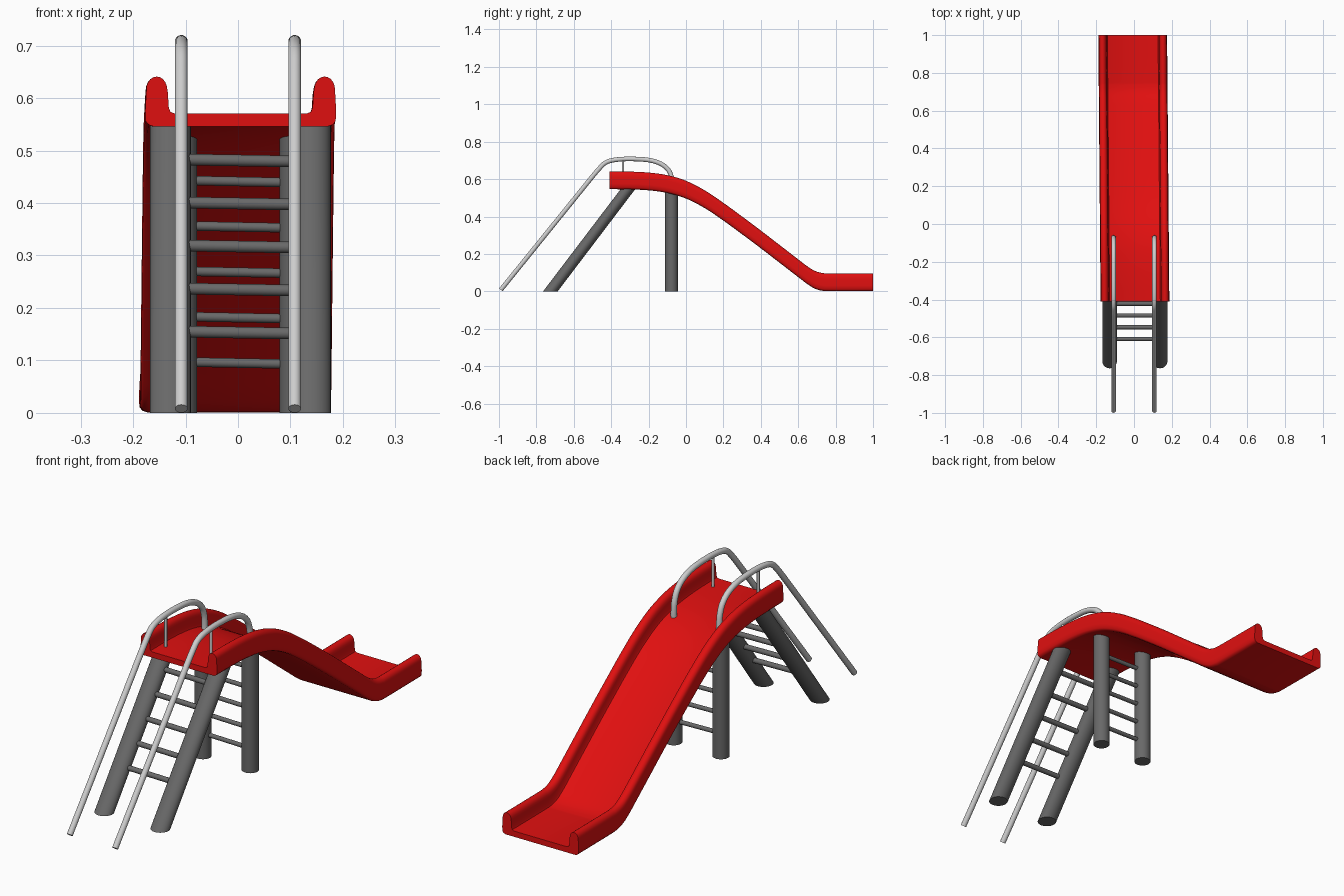
import bpy, bmesh, math
from mathutils import Vector

if "Cube" in bpy.data.objects:
    bpy.data.objects.remove(bpy.data.objects["Cube"])


def material(name, rgb):
    m = bpy.data.materials.new(name)
    m.diffuse_color = (*rgb, 1)
    m.use_nodes = True
    m.node_tree.nodes["Principled BSDF"].inputs["Base Color"].default_value = m.diffuse_color
    return m


RED = material("slide red", (0.74, 0.005, 0.005))
DARK = material("dark grey", (0.14, 0.14, 0.14))
LIGHT = material("light grey metal", (0.62, 0.62, 0.62))


def finish(name, bm, mat, angle=40):
    bmesh.ops.recalc_face_normals(bm, faces=bm.faces[:])
    me = bpy.data.meshes.new(name)
    bm.to_mesh(me)
    bm.free()
    me.materials.append(mat)
    ob = bpy.data.objects.new(name, me)
    bpy.context.collection.objects.link(ob)
    bpy.ops.object.select_all(action='DESELECT')
    ob.select_set(True)
    bpy.context.view_layer.objects.active = ob
    bpy.ops.object.shade_smooth_by_angle(angle=math.radians(angle))
    return ob


def loft(name, rings, mat, angle=40):
    """Skin a list of closed rings and cap both ends."""
    bm = bmesh.new()
    vs = [[bm.verts.new(p) for p in r] for r in rings]
    n = len(vs[0])
    for a, b in zip(vs, vs[1:]):
        for i in range(n):
            bm.faces.new((a[i], a[(i + 1) % n], b[(i + 1) % n], b[i]))
    bm.faces.new(vs[0])
    bm.faces.new(vs[-1])
    return finish(name, bm, mat, angle)


def circle(c, u, v, r, n=32):
    return [Vector(c) + r * (math.cos(t) * Vector(u) + math.sin(t) * Vector(v))
            for t in (2 * math.pi * i / n for i in range(n))]


def spline(pts, steps=6):
    """Catmull-Rom samples through the given 2D points."""
    p = [Vector(q) for q in pts]
    p = [2 * p[0] - p[1]] + p + [2 * p[-1] - p[-2]]
    out = []
    for a, b, c, d in zip(p, p[1:], p[2:], p[3:]):
        for k in range(steps):
            t = k / steps
            out.append(0.5 * (2 * b + (c - a) * t + (2 * a - 5 * b + 4 * c - d) * t * t
                              + (3 * b - a - 3 * c + d) * t ** 3))
    return out + [p[-2]]


def post(name, bottom, top, r, mat):
    # horizontal ends, so leaning posts sit flat on the ground
    loft(name, [circle(c, (1, 0, 0), (0, 1, 0), r) for c in (bottom, top)], mat)


def rung(name, x0, x1, y, z, r):
    loft(name, [circle((x0, y, z + 0.002), (0, 1, 0), (0, 0, 1), r, 20),
                circle((x1, y, z - 0.002), (0, 1, 0), (0, 0, 1), r, 20)], DARK)


# Slide: channel section swept along the chute curve
half = [(0.166, 0), (0.175, 0.003), (0.181, 0.010), (0.182, 0.03), (0.180, 0.066)]
half += [(0.160 + 0.020 * math.cos(t), 0.070 + 0.025 * math.sin(t))
         for t in (math.pi * k / 10 for k in range(1, 10))]
half += [(0.139, 0.066), (0.137, 0.036), (0.134, 0.028), (0.126, 0.0245)]
section = half + [(-x, z) for x, z in reversed(half)]
chute = spline([(-0.41, .546), (-0.3, .545), (-0.2, .540), (-0.1, .526), (0, .496),
                (0.1, .445), (0.2, .378), (0.3, .305), (0.4, .230), (0.5, .153),
                (0.6, .076), (0.65, .038), (0.69, .014), (0.73, .003), (0.78, .001),
                (1.0, .001)])
loft("slide_chute", [[(x + 0.005 - 0.0085 * (y + 0.4), y, z + max(0, h)) for x, z in section]
                     for y, h in chute], RED, 45)

# Legs: leaning pair under the platform, upright pair behind it
for side, xf, xb in (("left", -0.129, -0.112), ("right", 0.138, 0.113)):
    post("front_leg_" + side, (xf, -0.725, 0), (xf, -0.303, 0.556), 0.039, DARK)
    post("rear_leg_" + side, (xb, -0.078, 0), (xb, -0.078, 0.53), 0.034, DARK)

# Ladder rungs and rear cross bars
for i in range(5):
    z = 0.153 + 0.082 * i
    rung(f"ladder_rung_{i + 1}", -0.11, 0.12, -0.725 + 0.759 * z, z, 0.011)
    rung(f"rear_bar_{i + 1}", -0.10, 0.10, -0.078, 0.095 + 0.0865 * i, 0.009)

# Handrails with a short support post each
rail = [Vector((-0.990, 0.008))] + spline(
    [(-0.50, .614), (-0.465, .655), (-0.43, .688), (-0.38, .703), (-0.30, .708), (-0.20, .702),
     (-0.135, .682), (-0.095, .650), (-0.077, .61), (-0.072, .57), (-0.072, .53)])
for side, x in (("left", -0.108), ("right", 0.108)):
    rings = []
    for i, p in enumerate(rail):
        d = (rail[min(i + 1, len(rail) - 1)] - rail[max(i - 1, 0)]).normalized()
        rings.append(circle((x, p.x, p.y), (1, 0, 0), (0, -d.y, d.x), 0.0122, 20))
    loft("handrail_" + side, rings, LIGHT)
    post("handrail_post_" + side, (x, -0.337, 0.56), (x, -0.337, 0.706), 0.006, LIGHT)
